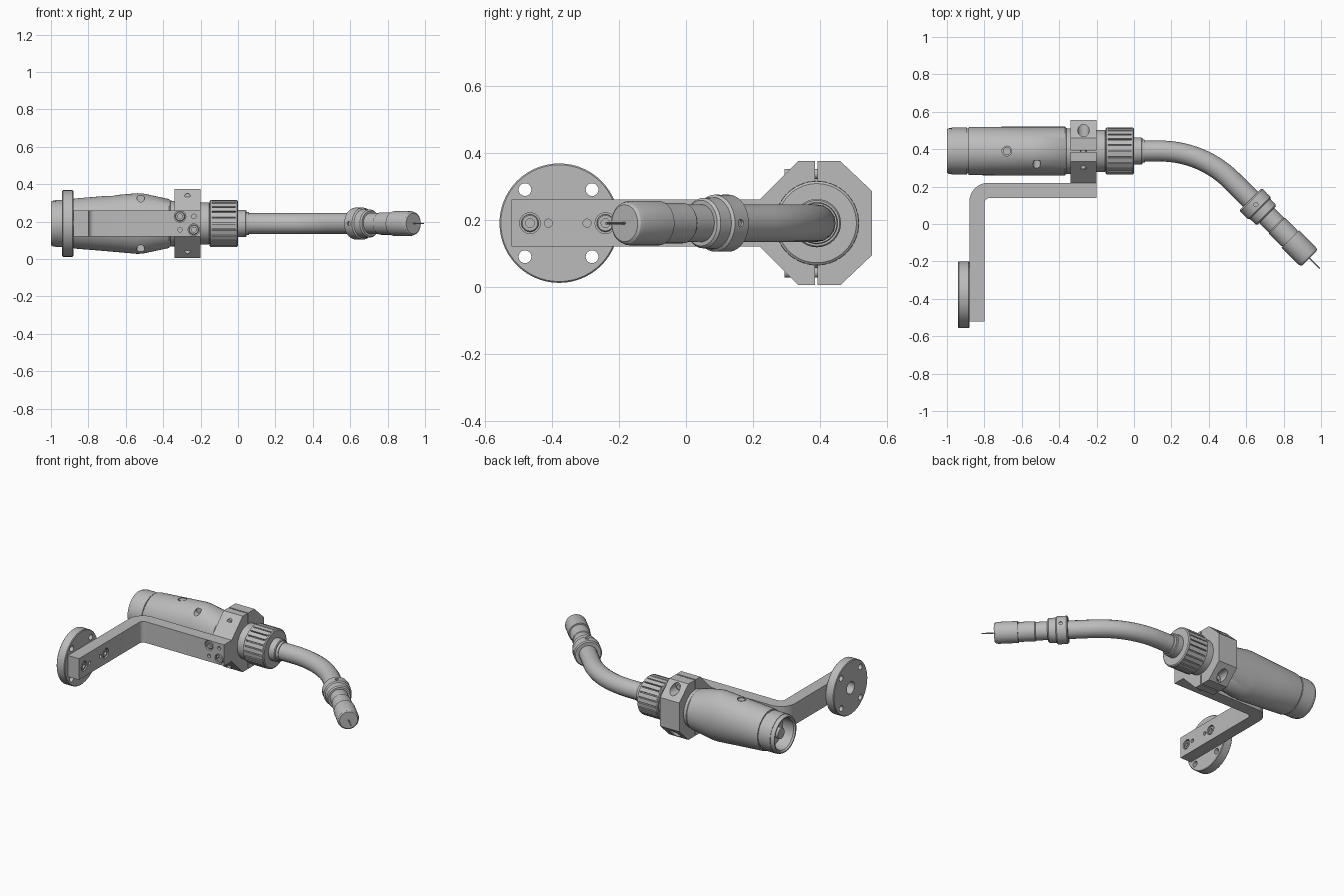
import bpy, bmesh, math
from mathutils import Vector

if "Cube" in bpy.data.objects:
    bpy.data.objects.remove(bpy.data.objects["Cube"])

GREY = (0.5, 0.5, 0.5, 1)
metal = bpy.data.materials.new("grey_metal")
metal.use_nodes = True
metal.diffuse_color = GREY
metal.node_tree.nodes["Principled BSDF"].inputs["Base Color"].default_value = GREY

AY, AZ = 0.39, 0.19            # handle axis
X, Y, Z = Vector((1, 0, 0)), Vector((0, 1, 0)), Vector((0, 0, 1))


def activate(ob):
    bpy.ops.object.select_all(action='DESELECT')
    ob.select_set(True)
    bpy.context.view_layer.objects.active = ob


def finish(name, bm):
    bmesh.ops.recalc_face_normals(bm, faces=bm.faces)
    me = bpy.data.meshes.new(name)
    bm.to_mesh(me)
    bm.free()
    me.materials.append(metal)
    ob = bpy.data.objects.new(name, me)
    bpy.context.collection.objects.link(ob)
    return ob


def smooth(ob):
    activate(ob)
    bpy.ops.object.shade_smooth_by_angle(angle=math.radians(32))


def lathe(name, origin, axis, profile, seg=32):
    """Rings of (distance along axis, radius[, radius along z]), capped at both ends."""
    axis = axis.normalized()
    up = X if abs(axis.z) > 0.9 else Z
    side = up.cross(axis)
    bm = bmesh.new()
    rings = []
    for t, r, *rz in profile:
        h = rz[0] if rz else r
        rings.append([bm.verts.new(Vector(origin) + axis * t
                      + side * r * math.cos(a) + up * h * math.sin(a))
                      for a in (math.tau * i / seg for i in range(seg))])
    for a, b in zip(rings, rings[1:]):
        for i in range(seg):
            j = (i + 1) % seg
            bm.faces.new((a[i], a[j], b[j], b[i]))
    bm.faces.new(rings[0])
    bm.faces.new(rings[-1])
    ob = finish(name, bm)
    smooth(ob)
    return ob


def rod(name, start, axis, length, r, seg=24):
    return lathe(name, start, axis, [(0, r), (length, r)], seg)


def prism(name, points, direction, depth):
    """Extrude a flat outline."""
    bm = bmesh.new()
    face = bm.faces.new([bm.verts.new(p) for p in points])
    out = bmesh.ops.extrude_face_region(bm, geom=[face])
    verts = [v for v in out["geom"] if isinstance(v, bmesh.types.BMVert)]
    bmesh.ops.translate(bm, verts=verts, vec=direction * depth)
    return finish(name, bm)


def cut(ob, cutters):
    for c in cutters:
        mod = ob.modifiers.new("cut", 'BOOLEAN')
        mod.operation, mod.solver, mod.object = 'DIFFERENCE', 'EXACT', c
        activate(ob)
        bpy.ops.object.modifier_apply(modifier=mod.name)
        bpy.data.objects.remove(c)
    smooth(ob)


# Handle: round socket end, then a body that swells only in height
handle = lathe("handle", (0, AY, AZ), X, [
    (-0.91, 0.1), (-0.99, 0.1), (-1, 0.108), (-1, 0.116), (-0.99, 0.122),
    (-0.975, 0.122), (-0.975, 0.125), (-0.892, 0.125), (-0.892, 0.12),
    (-0.885, 0.12), (-0.885, 0.127, 0.13), (-0.87, 0.129, 0.134),
    (-0.7, 0.13, 0.148), (-0.54, 0.13, 0.162), (-0.51, 0.13, 0.161),
    (-0.37, 0.13, 0.131), (-0.36, 0.122), (-0.2, 0.118)], 48)
cut(handle, [rod("cutter", (-0.52, 0.2, AZ + s * 0.135), Y, 0.14, 0.02) for s in (1, -1)]
    + [rod("cutter", (-0.68, AY, 0.327), Z, 0.1, 0.026)])
rod("handle_button", (-0.68, AY, 0.3), Z, 0.036, 0.021)
rod("socket_pin", (-0.92, AY, AZ), X, -0.05, 0.035)

# Clamp: chamfered block with a slit and two cross bolts
half = [(0.22, 0.07), (0.335, 0.185), (0.46, 0.185), (0.555, 0.095)]
outline = half + [(y, -z) for y, z in reversed(half)]
clamp = prism("clamp", [(-0.34, y, AZ + z) for y, z in outline], X, 0.14)
slit = prism("cutter", [(-0.4, y, z) for y, z in
                        ((0.384, -0.1), (0.392, -0.1), (0.392, 0.5), (0.384, 0.5))], X, 0.3)
bolts = [AZ + s * 0.147 for s in (1, -1)]
cut(clamp, [slit] + [rod("cutter", (-0.27, 0.45, z), Y, 0.2, 0.031) for z in bolts])
for z in bolts:
    rod("clamp_bolt", (-0.27, 0.293, z), Y, 0.172, 0.015)

# Neck collar, grip ring and tube socket
lathe("neck_collar", (0, AY, AZ), X, [(-0.21, 0.112), (-0.155, 0.112), (-0.15, 0.105),
                                     (-0.14, 0.105)], 40)
lathe("grip_core", (0, AY, AZ), X, [(-0.152, 0.118), (-0.147, 0.125), (-0.138, 0.125),
      (-0.138, 0.117), (-0.013, 0.117), (-0.013, 0.125), (-0.005, 0.125), (0, 0.118)], 48)
RIBS = 24
for i in range(RIBS):
    a = math.tau * (i + 0.5) / RIBS
    out = Vector((0, math.cos(a), math.sin(a)))
    tan = out.cross(X)
    base = Vector((-0.14, AY, AZ))
    prism("grip_rib", [base + out * r + tan * w for r, w in
          ((0.11, -0.013), (0.126, -0.013), (0.126, 0.013), (0.11, 0.013))], X, 0.13)
lathe("tube_socket", (0, AY, AZ), X, [(-0.02, 0.072), (0.04, 0.072), (0.045, 0.068),
                                     (0.045, 0.062), (0.06, 0.06)])

# Swan neck tube: straight, 45 degree bend, straight
R, START = 0.543, 0.14
path = [(0.03, AY)]
path += [(START + R * math.sin(a), AY - R + R * math.cos(a))
         for a in (math.pi / 4 * i / 14 for i in range(15))]
path.append((0.67, 0.085))
curve = bpy.data.curves.new("neck_tube", 'CURVE')
curve.dimensions = '3D'
curve.bevel_depth, curve.bevel_resolution, curve.use_fill_caps = 0.056, 6, True
spline = curve.splines.new('POLY')
spline.points.add(len(path) - 1)
for p, (x, y) in zip(spline.points, path):
    p.co = (x, y, AZ, 1)
tube = bpy.data.objects.new("neck_tube", curve)
bpy.context.collection.objects.link(tube)
activate(tube)
bpy.ops.object.convert(target='MESH')
tube = bpy.context.object
tube.data.materials.clear()
tube.data.materials.append(metal)
smooth(tube)

# Nozzle parts along the slanted axis
TIP = Vector((1, -1, 0)).normalized()
CORNER = Vector((0.365, AY, AZ))
nozzle_collar = lathe("nozzle_collar", CORNER, TIP, [
    (0.365, 0.06), (0.365, 0.078), (0.372, 0.085), (0.43, 0.085), (0.437, 0.077),
    (0.48, 0.075), (0.488, 0.068), (0.488, 0.05)], 40)
across = TIP.cross(Z)
cut(nozzle_collar, [rod("cutter", CORNER + TIP * 0.405 + d * 0.076, d, 0.05, 0.011, 16)
                    for d in (Z, -Z, across, -across)])
lathe("nozzle", CORNER, TIP, [
    (0.47, 0.056), (0.56, 0.056), (0.565, 0.06), (0.66, 0.06), (0.66, 0.057),
    (0.666, 0.057), (0.666, 0.066), (0.79, 0.066), (0.804, 0.062), (0.81, 0.055)], 40)
rod("wire", CORNER + TIP * 0.8, TIP, 0.088, 0.004, 10)

# L bracket: rounded outer corner, small inner radius
def arc(cx, cy, r, n=8):
    return [(cx - r * math.cos(a), cy + r * math.sin(a))
            for a in (math.pi / 2 * i / n for i in range(n + 1))]


shape = ([(-0.88, -0.52)] + arc(-0.78, 0.12, 0.1) + [(-0.2, 0.22), (-0.2, 0.14)]
         + arc(-0.77, 0.11, 0.03)[::-1] + [(-0.8, -0.52)])
bracket = prism("bracket", [(x, y, 0.12) for x, y in shape], Z, 0.14)

# Screws and dowel holes: (position on surface, outward direction)
screws = [((-0.8, -0.465, AZ), X), ((-0.8, -0.24, AZ), X),
          ((-0.31, 0.14, 0.228), -Y), ((-0.236, 0.14, 0.157), -Y)]
dowels = [((-0.8, -0.41, AZ), X), ((-0.8, -0.295, AZ), X),
          ((-0.236, 0.14, 0.228), -Y), ((-0.31, 0.14, 0.157), -Y)]
cut(bracket, [rod("cutter", Vector(p) - d * 0.02, d, 0.1, 0.031) for p, d in screws]
    + [rod("cutter", Vector(p) - d * 0.02, d, 0.1, 0.012) for p, d in dowels])
for p, d in screws:
    lathe("cap_screw", p, d, [(-0.018, 0.013), (-0.003, 0.013), (-0.003, 0.023),
                              (-0.006, 0.026), (-0.03, 0.026)], 24)

# Mounting flange with bolt circle and centre hole
flange = lathe("mounting_flange", (-0.94, -0.378, AZ), X,
               [(0, 0.174), (0.004, 0.178), (0.056, 0.178), (0.06, 0.174)], 56)
cut(flange, [rod("cutter", (-1, -0.38 + a * 0.1, AZ + b * 0.1), X, 0.2, 0.019)
             for a in (1, -1) for b in (1, -1)]
    + [rod("cutter", (-1, -0.378, AZ), X, 0.2, 0.04)])
